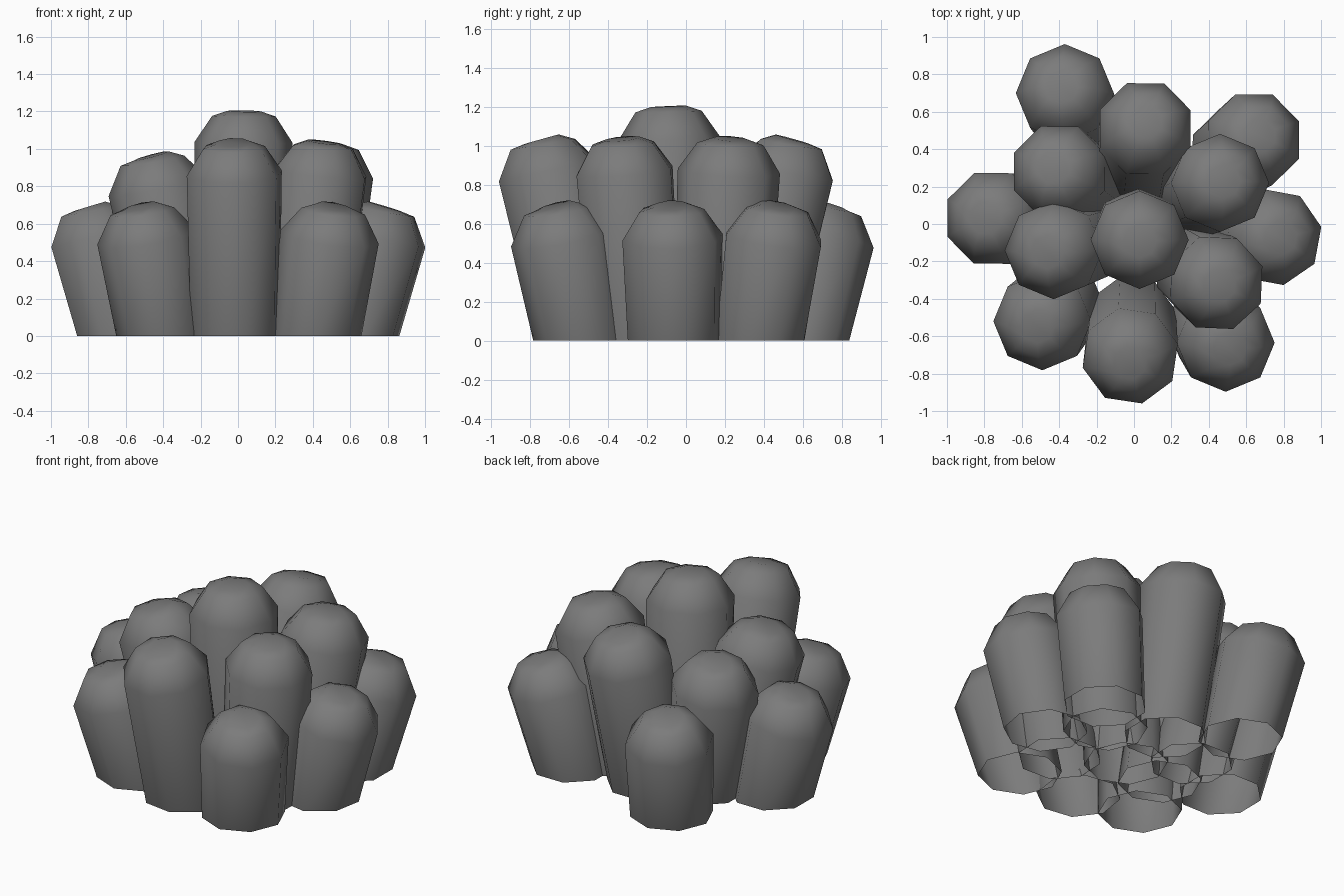
import bpy, bmesh, math
from mathutils import Vector

cube = bpy.data.objects.get("Cube")
if cube:
    bpy.data.objects.remove(cube, do_unlink=True)

# single stone colour
stone = bpy.data.materials.new("dark_grey_stone")
stone.use_nodes = True
grey = (0.2, 0.2, 0.2, 1)
stone.diffuse_color = grey
stone.node_tree.nodes["Principled BSDF"].inputs["Base Color"].default_value = grey

SIDES = 8


def ring(bm, centre, radius, axis, phase):
    """Octagon around centre, sheared so that it lies square to the axis."""
    verts = []
    for i in range(SIDES):
        a = phase + math.tau * i / SIDES
        flat = Vector((math.cos(a), math.sin(a), 0)) * radius
        flat.z = -flat.dot(axis) / axis.z
        verts.append(bm.verts.new(centre + flat))
    return verts


def column(name, x, y, shoulder, tilt, phase):
    """Leaning open-bottomed column with a bevelled, slightly domed head."""
    out = Vector((x, y, 0)).normalized()

    def leaning(angle):
        a = math.radians(angle)
        return out * math.sin(a) + Vector((0, 0, math.cos(a)))

    axis = leaning(tilt)
    neck = Vector((x, y, shoulder))
    foot = neck - axis * (shoulder / axis.z)
    ph = math.radians(phase)
    bm = bmesh.new()
    rings = [ring(bm, foot, 0.245, Vector((0, 0, 1)), ph),
             ring(bm, neck, 0.262, axis, ph),
             ring(bm, neck + axis * 0.14, 0.17, leaning(tilt * 0.8), ph),
             ring(bm, neck + axis * 0.167, 0.09, leaning(tilt * 1.3), ph)]
    for low, high in zip(rings, rings[1:]):
        for i in range(SIDES):
            j = (i + 1) % SIDES
            bm.faces.new((low[i], low[j], high[j], high[i]))
    bm.faces.new(rings[-1])
    for f in bm.faces:
        f.smooth = True
    mesh = bpy.data.meshes.new(name)
    bm.to_mesh(mesh)
    bm.free()
    mesh.materials.append(stone)
    bpy.context.collection.objects.link(bpy.data.objects.new(name, mesh))


# name, shoulder x, shoulder y, shoulder height, lean in degrees, turn
column("centre_column", 0.03, -0.085, 1.035, 2, 0)

# inner cluster
column("inner_back_right_column", -0.40, 0.28, 0.73, 12, 22)
column("inner_front_right_column", -0.43, -0.14, 0.80, 12, 0)
column("inner_back_left_column", 0.46, 0.22, 0.87, 7, 0)
column("inner_front_left_column", 0.44, -0.315, 0.87, 7, 20)

# tall outer columns
column("tall_back_column", 0.06, 0.51, 0.87, 12, 22)
column("tall_front_column", -0.02, -0.705, 0.87, 12, 14)

# short outer columns
for name, x, y, turn in (
        ("back_right", -0.37, 0.70, 0), ("back_left", 0.64, 0.45, 22),
        ("left", 0.745, -0.07, 12), ("front_left", 0.49, -0.635, 0),
        ("front_right", -0.49, -0.52, 0), ("right", -0.755, 0.03, 22)):
    column("short_" + name + "_column", x, y, 0.53, 13, turn)
